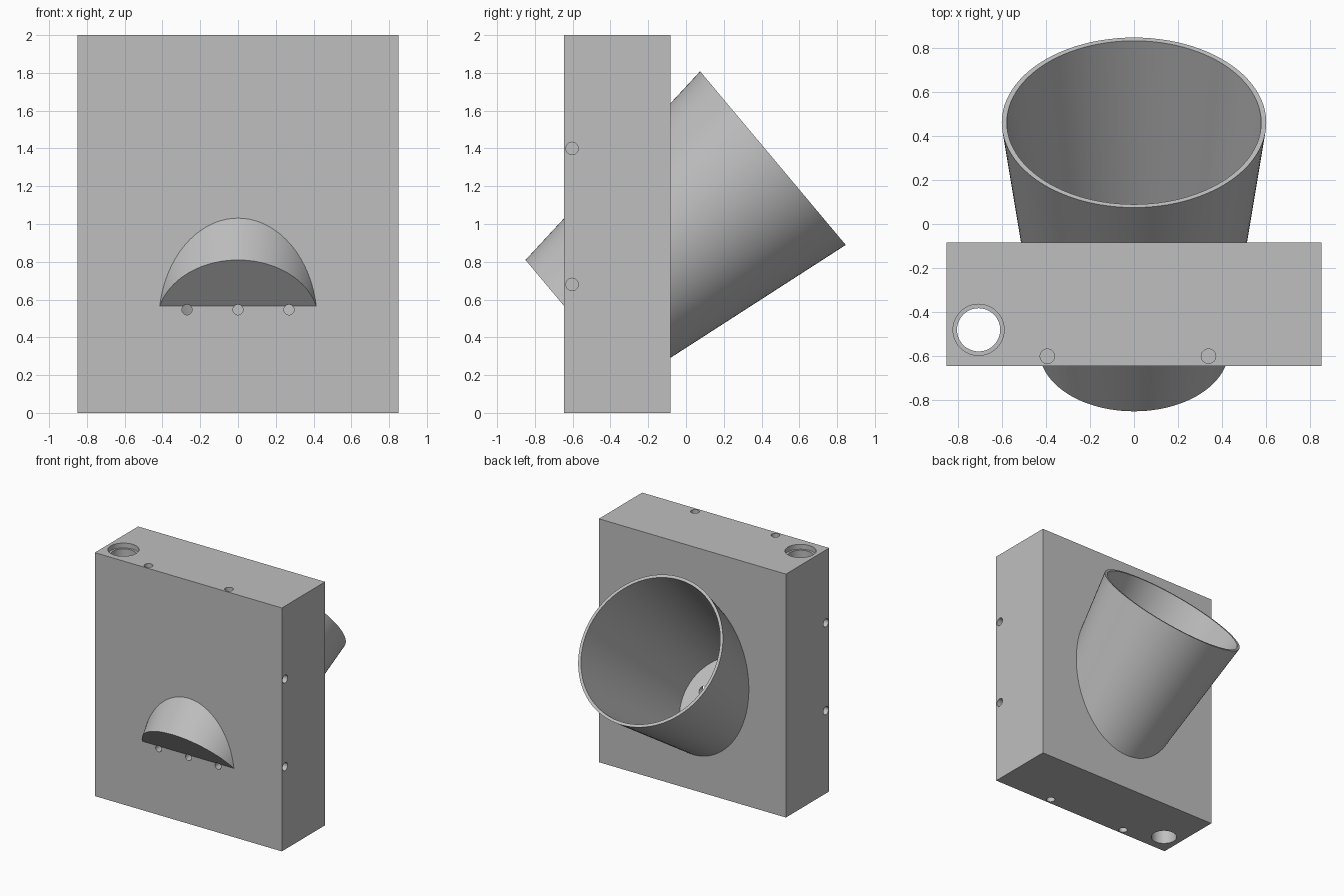
import bpy, math
from mathutils import Matrix, Vector
import bmesh

if "Cube" in bpy.data.objects:
    bpy.data.objects.remove(bpy.data.objects["Cube"], do_unlink=True)

grey = bpy.data.materials.new("plain grey")
grey.use_nodes = True
colour = (0.52, 0.52, 0.52, 1)
grey.diffuse_color = colour
grey.node_tree.nodes["Principled BSDF"].inputs["Base Color"].default_value = colour


def make(name, bm):
    mesh = bpy.data.meshes.new(name)
    bm.to_mesh(mesh)
    bm.free()
    mesh.materials.append(grey)
    ob = bpy.data.objects.new(name, mesh)
    bpy.context.collection.objects.link(ob)
    return ob


def cone(name, start, end, r1, r2, sides=32):
    """Capped cone or cylinder between two points."""
    a, b = Vector(start), Vector(end)
    turn = Vector((0, 0, 1)).rotation_difference(b - a).to_matrix().to_4x4()
    bm = bmesh.new()
    bmesh.ops.create_cone(bm, cap_ends=True, segments=sides, radius1=r1, radius2=r2,
                          depth=(b - a).length,
                          matrix=Matrix.Translation((a + b) / 2) @ turn)
    return make(name, bm)


def combine(ob, other, operation):
    """Apply a boolean and discard the second object."""
    mod = ob.modifiers.new("join", 'BOOLEAN')
    mod.operation, mod.solver, mod.object = operation, 'EXACT', other
    graph = bpy.context.evaluated_depsgraph_get()
    mesh = bpy.data.meshes.new_from_object(ob.evaluated_get(graph))
    ob.modifiers.clear()
    ob.data = mesh
    bpy.data.objects.remove(other, do_unlink=True)


# Upright block
FRONT, BACK, HALF, TOP = -0.645, -0.083, 0.85, 2.0
bm = bmesh.new()
bmesh.ops.create_cube(bm, size=1, matrix=Matrix.Translation((0, (FRONT + BACK) / 2, TOP / 2))
                      @ Matrix.Diagonal((2 * HALF, BACK - FRONT, TOP, 1)))
body = make("block_with_cup", bm)

# Tilted tapering cup running through the block
tilt = math.radians(40)
axis = Vector((0, math.cos(tilt), math.sin(tilt)))
base = Vector((0, -0.574, 0.481))
LENGTH, R_BASE, R_RIM, WALL, OVER = 1.35, 0.429, 0.6, 0.023, 0.1
taper = (R_RIM - R_BASE) / LENGTH
combine(body, cone("cup", base, base + axis * LENGTH, R_BASE, R_RIM, 96), 'UNION')
cavity = cone("cavity", base + axis * WALL, base + axis * (LENGTH + OVER),
              R_BASE + taper * WALL - WALL, R_RIM + taper * OVER - WALL, 96)
combine(body, cavity, 'DIFFERENCE')


def drill(start, end, r, sides=32):
    combine(body, cone("drill", start, end, r, r, sides), 'DIFFERENCE')


# Counterbored vertical hole
hx, hy = -0.705, -0.48
drill((hx, hy, -0.1), (hx, hy, TOP + 0.1), 0.098, 48)
drill((hx, hy, TOP - 0.04), (hx, hy, TOP + 0.1), 0.116, 48)

# Three small holes from the front into the cup
for x in (-0.27, 0, 0.27):
    drill((x, FRONT - 0.01, 0.546), (x, -0.5, 0.546), 0.027)

# Shallow holes in the top, bottom and both sides
DEPTH, PIN = 0.06, 0.033
for x in (-0.393, 0.338):
    drill((x, -0.6, TOP - DEPTH), (x, -0.6, TOP + 0.05), PIN)
    drill((x, -0.6, -0.05), (x, -0.6, DEPTH), PIN)
for z in (0.68, 1.4):
    for side in (-1, 1):
        drill((side * (HALF - DEPTH), -0.603, z), (side * (HALF + 0.05), -0.603, z), PIN)

# Smooth curved walls, sharp rims
bpy.ops.object.select_all(action='DESELECT')
body.select_set(True)
bpy.context.view_layer.objects.active = body
bpy.ops.object.shade_smooth_by_angle(angle=math.radians(30))
